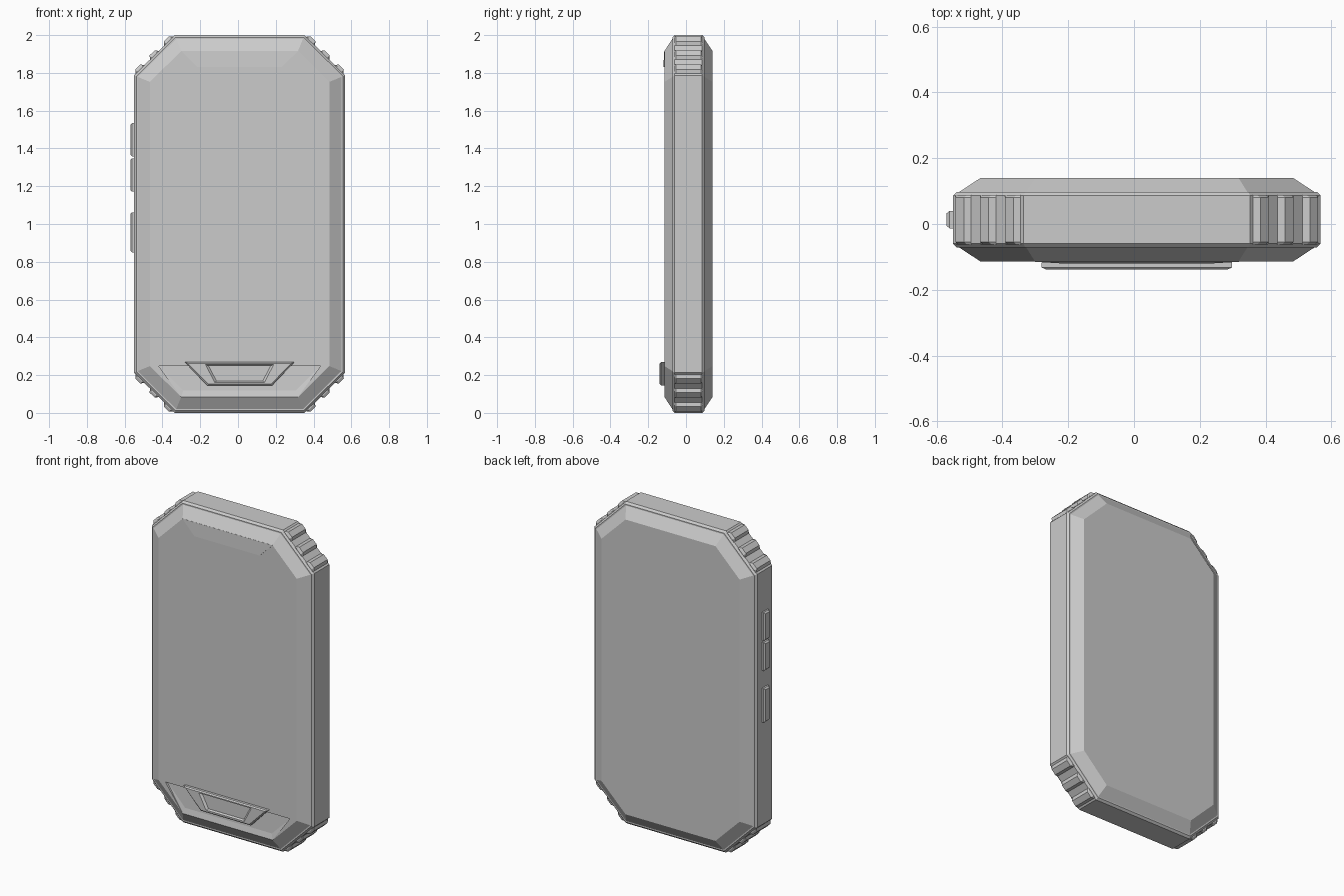
import bpy, bmesh
from mathutils import Vector

if "Cube" in bpy.data.objects:
    bpy.data.objects.remove(bpy.data.objects["Cube"])

CX = 0.0085           # body centre (side buttons shift the overall bounds)
FRONT, BACK = -0.114, 0.14
HW, TOP, BOT = 0.559, 2.0, 0.0
CUT_X, CUT_Z = 0.344, 0.213   # where the corner chamfers start


def finish(name, bm):
    bmesh.ops.remove_doubles(bm, verts=bm.verts, dist=1e-5)
    bmesh.ops.recalc_face_normals(bm, faces=bm.faces)
    me = bpy.data.meshes.new(name)
    bm.to_mesh(me)
    bm.free()
    ob = bpy.data.objects.new(name, me)
    bpy.context.collection.objects.link(ob)
    return ob


def loft(bm, rings, cap_start=True, cap_end=True):
    """Skin a list of equal-length point rings and return the vertex rings."""
    vr = [[bm.verts.new(p) for p in r] for r in rings]
    n = len(vr[0])
    for a, b in zip(vr, vr[1:]):
        for i in range(n):
            bm.faces.new((a[i], a[(i + 1) % n], b[(i + 1) % n], b[i]))
    if cap_start:
        bm.faces.new(vr[0])
    if cap_end:
        bm.faces.new(vr[-1])
    return vr


def octagon(y, d):
    """Body outline inset by d, clockwise from upper left side."""
    w, cx, cz = HW - d, CUT_X - 0.414 * d, CUT_Z + 0.414 * d
    pts = [(-w, TOP - cz), (-cx, TOP - d), (cx, TOP - d), (w, TOP - cz),
           (w, BOT + cz), (cx, BOT + d), (-cx, BOT + d), (-w, BOT + cz)]
    return [(CX + x, y, z) for x, z in pts]


def trapezoid(y, top_hw, bot_hw, z_top, z_bot):
    return [(CX - top_hw, y, z_top), (CX + top_hw, y, z_top),
            (CX + bot_hw, y, z_bot), (CX - bot_hw, y, z_bot)]


# Body shell: chamfered octagon with a thin seam either side of the band
bm = bmesh.new()
rings = loft(bm, [octagon(FRONT, 0.084), octagon(-0.072, 0.020),
                  octagon(-0.072, 0.012), octagon(-0.06, 0), octagon(0.086, 0),
                  octagon(0.098, 0.012), octagon(0.098, 0.020),
                  octagon(BACK, 0.084)], cap_start=False)
f = rings[0]
# Front: flat screen above a shallow chin recess
z_edge = f[4].co.z
pl, pr, br, bl = [bm.verts.new(p) for p in
                  trapezoid(-0.100, 0.428, 0.298, z_edge, 0.119)]
br.co.y = bl.co.y = -0.106
sl, sr = [bm.verts.new((v.co.x, FRONT, z_edge)) for v in (pl, pr)]
bm.faces.new((f[0], f[1], f[2], f[3], f[4], sr, sl, f[7]))   # screen
bm.faces.new((sl, sr, pr, pl))                               # step
bm.faces.new((pl, pr, br, bl))                               # chin panel
bm.faces.new((bl, br, f[5], f[6]))                           # lip
bm.faces.new((pr, sr, f[4], f[5], br)[::1])
bm.faces.new((pl, bl, f[6], f[7], sl))
bmesh.ops.triangulate(bm, faces=[fc for fc in bm.faces if len(fc.verts) == 5])
finish("body", bm)

# Raised wedge notch along the top of the screen
bm = bmesh.new()
back = trapezoid(FRONT + 0.004, 0.310, 0.224, 1.916, 1.832)
front = trapezoid(FRONT - 0.001, 0.310, 0.224, 1.916, 1.832)
front[2:] = [(x, -0.120, z) for x, y, z in front[2:]]
loft(bm, [back, front])
finish("screen_notch", bm)

# Speaker bar on the chin, with dished centre
bm = bmesh.new()
loft(bm, [trapezoid(-0.095, 0.272, 0.168, 0.262, 0.145),
          trapezoid(-0.118, 0.290, 0.172, 0.269, 0.145),
          trapezoid(-0.132, 0.290, 0.172, 0.269, 0.145),
          trapezoid(-0.139, 0.274, 0.166, 0.262, 0.152),
          trapezoid(-0.139, 0.180, 0.132, 0.255, 0.162),
          trapezoid(-0.127, 0.165, 0.122, 0.250, 0.168)])
finish("speaker_bar", bm)

# Grip ridges across the four chamfered corners
for sx, xn in ((-1, "left"), (1, "right")):
    for sz, zn in ((-1, "bottom"), (1, "top")):
        bm = bmesh.new()
        a = Vector((sx * CUT_X, 0, sz * 1.0))
        b = Vector((sx * HW, 0, sz * (1.0 - CUT_Z)))
        t = (b - a).normalized()
        n = Vector((sx * abs(t.z), 0, sz * abs(t.x)))
        for k in (0.15, 0.5, 0.85):
            c = a.lerp(b, k) + Vector((CX, 0, 1))

            def profile(y, h):
                return [c + t * u + n * v + Vector((0, y, 0)) for u, v in
                        ((-0.036, -0.01), (-0.033, 0), (-0.018, h),
                         (0.018, h), (0.033, 0), (0.036, -0.01))]
            loft(bm, [profile(-0.062, 0.004), profile(-0.054, 0.017),
                      profile(0.080, 0.017), profile(0.088, 0.004)])
        finish(f"{zn}_{xn}_grip", bm)

# Side buttons
for name, z0, z1 in (("volume_up_button", 1.358, 1.534),
                     ("volume_down_button", 1.172, 1.348),
                     ("power_button", 0.85, 1.062)):
    bm = bmesh.new()

    def rect(x, d):
        return [(x, -0.013 + d, z0 + d), (x, 0.040 - d, z0 + d),
                (x, 0.040 - d, z1 - d), (x, -0.013 + d, z1 - d)]
    loft(bm, [rect(-0.54, 0), rect(-0.561, 0), rect(-0.570, 0.008)])
    finish(name, bm)
